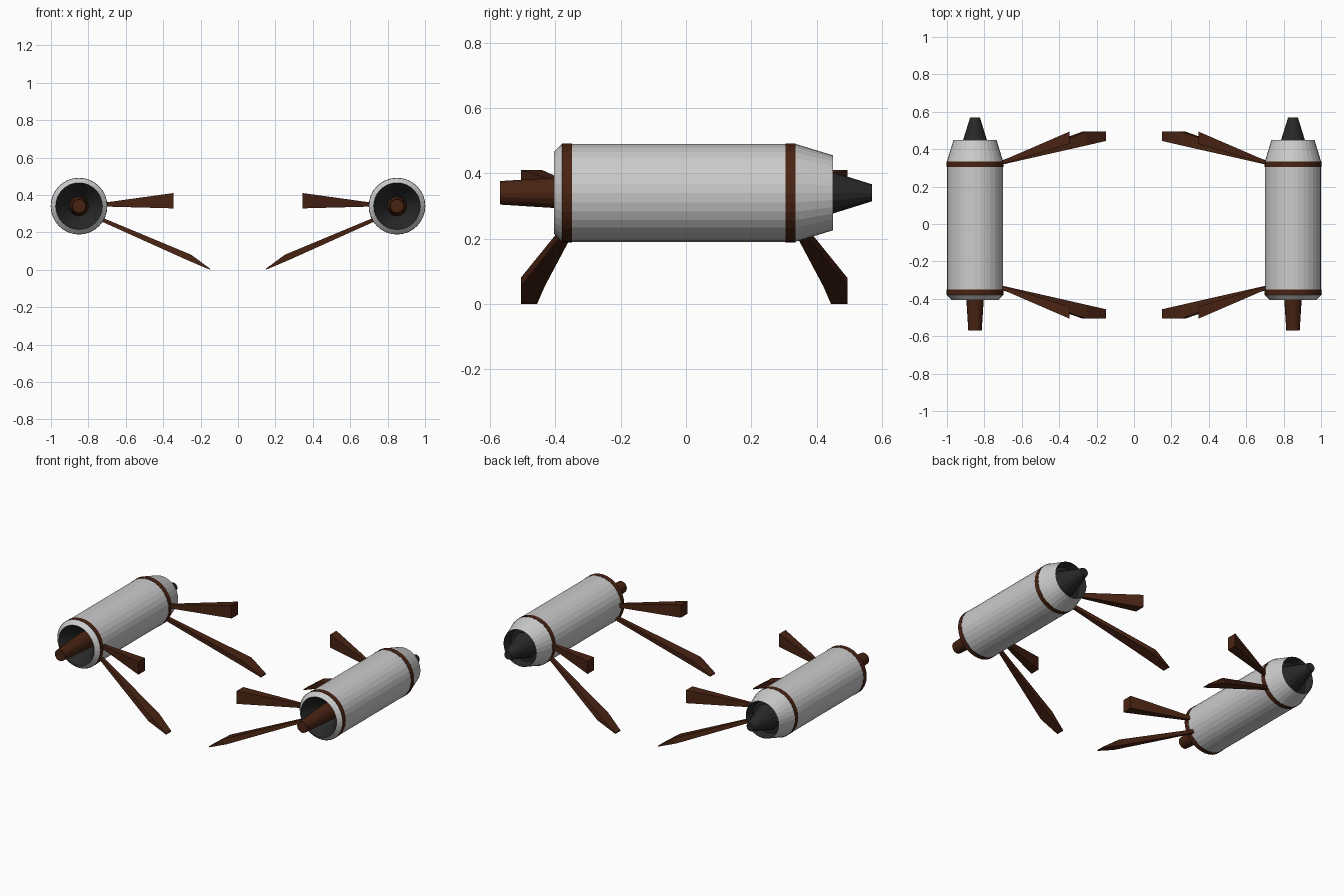
import bpy, bmesh, math

if "Cube" in bpy.data.objects:
    bpy.data.objects.remove(bpy.data.objects["Cube"])

SIDES = 32
AXIS_X, AXIS_Z = 0.85, 0.34


def material(name, rgb):
    m = bpy.data.materials.new(name)
    m.diffuse_color = (*rgb, 1)
    m.use_nodes = True
    m.node_tree.nodes["Principled BSDF"].inputs["Base Color"].default_value = m.diffuse_color
    return m


BROWN = material("brown", (0.066, 0.017, 0.0065))
DARK = material("dark", (0.02, 0.021, 0.021))


def finish(bm, name, mat):
    bmesh.ops.recalc_face_normals(bm, faces=bm.faces)
    me = bpy.data.meshes.new(name)
    bm.to_mesh(me)
    bm.free()
    ob = bpy.data.objects.new(name, me)
    bpy.context.collection.objects.link(ob)
    if mat:
        me.materials.append(mat)
    return ob


def lathe(name, profile, side, mat=None, sides=SIDES, cap=None):
    """Revolve (radius, y) points around the pod axis."""
    bm = bmesh.new()
    rings = []
    for r, y in profile:
        rings.append([bm.verts.new((side * AXIS_X + r * math.cos(2 * math.pi * i / sides), y,
                                    AXIS_Z + r * math.sin(2 * math.pi * i / sides)))
                      for i in range(sides)])
    for a, b in zip(rings, rings[1:]):
        for i in range(sides):
            j = (i + 1) % sides
            bm.faces.new((a[i], a[j], b[j], b[i]))
    if cap is not None:
        bm.faces.new(rings[cap])
    return finish(bm, name, mat)


def strut(name, sections, side, end):
    """Loft a beam through sections: x top, z top, x bottom, z bottom, y inner, y outer."""
    bm = bmesh.new()
    rings = []
    for xt, zt, xb, zb, yi, yo in sections:
        pts = [(xt, yi, zt), (xt, yo, zt), (xb, yo, zb), (xb, yi, zb)]
        rings.append([bm.verts.new((side * x, end * y - 0.006, z)) for x, y, z in pts])
    for a, b in zip(rings, rings[1:]):
        for i in range(4):
            j = (i + 1) % 4
            bm.faces.new((a[i], a[j], b[j], b[i]))
    bm.faces.new(rings[0])
    bm.faces.new(rings[-1])
    return finish(bm, name, BROWN)


UPPER = [(0.72, 0.358, 0.72, 0.338, 0.322, 0.338),
         (0.345, 0.41, 0.345, 0.328, 0.435, 0.50)]
LOWER = [(0.73, 0.28, 0.73, 0.258, 0.318, 0.338),
         (0.25, 0.08, 0.275, 0.053, 0.427, 0.50),
         (0.15, 0.006, 0.15, 0.0, 0.45, 0.50)]

for side, label in ((-1, "left"), (1, "right")):
    # Pod shell with tapered ends
    lathe(f"{label}_pod_shell",
          [(0.125, -0.405), (0.15, -0.38), (0.15, 0.335), (0.115, 0.45)], side)
    # Coloured bands around the shell
    for part, y0, y1 in (("front", -0.38, -0.35), ("rear", 0.305, 0.335)):
        lathe(f"{label}_{part}_band",
              [(0.149, y0), (0.1515, y0), (0.1515, y1), (0.149, y1)], side, BROWN)
    # Dark intake funnel and its protruding spike
    lathe(f"{label}_intake", [(0.125, -0.405), (0.05, -0.30)], side, DARK, cap=1)
    lathe(f"{label}_intake_spike", [(0.036, -0.57), (0.053, -0.30)], side, BROWN, 16, cap=0)
    # Dark exhaust recess and cone
    lathe(f"{label}_exhaust", [(0.115, 0.45), (0.10, 0.40), (0.07, 0.40)], side, DARK)
    lathe(f"{label}_exhaust_cone", [(0.079, 0.40), (0.026, 0.57)], side, DARK, 16, cap=1)
    # Upper and lower struts at both ends
    for end, part in ((-1, "front"), (1, "rear")):
        strut(f"{label}_{part}_upper_strut", UPPER, side, end)
        strut(f"{label}_{part}_lower_strut", LOWER, side, end)
